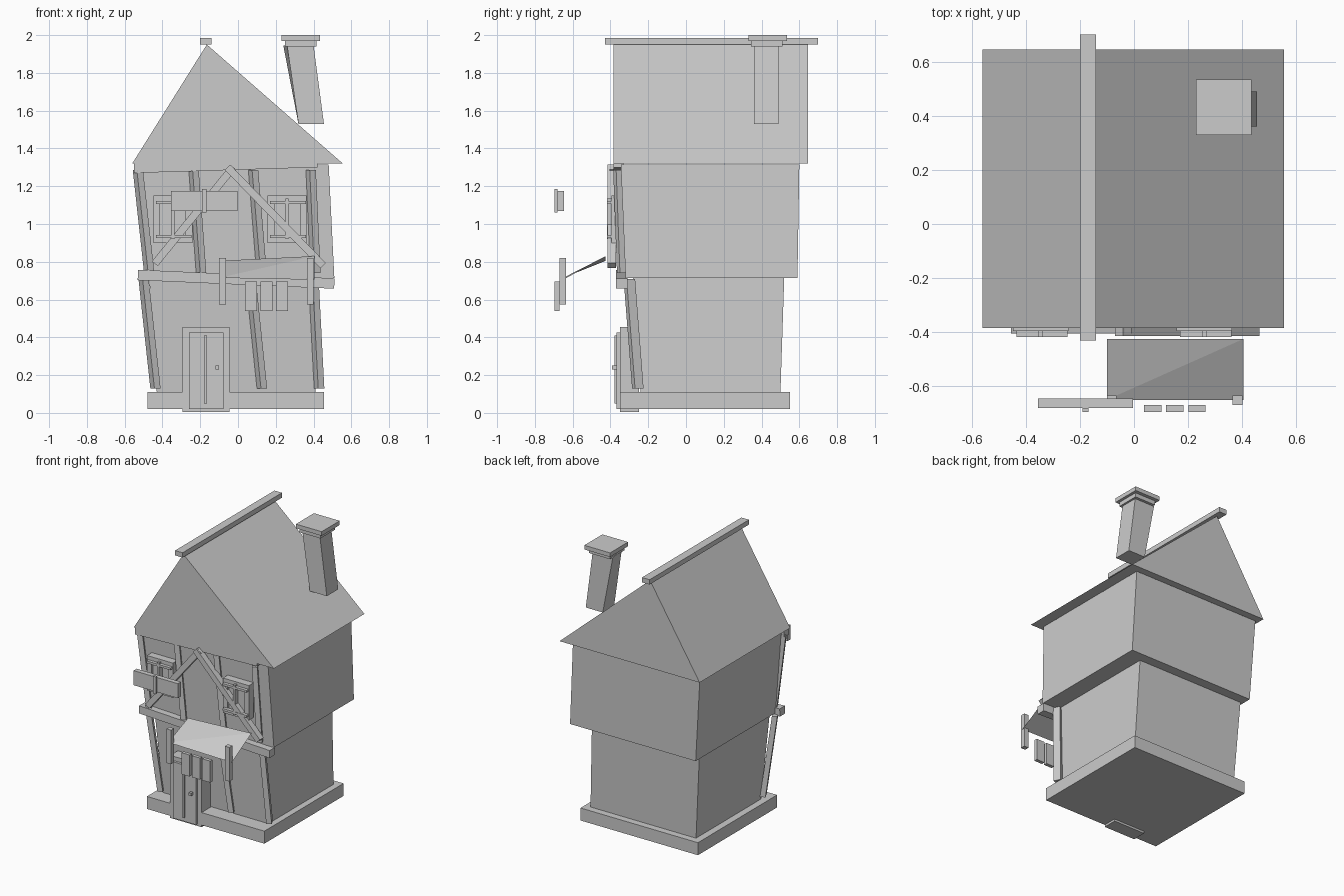
import bpy
import math
from mathutils import Vector

cube = bpy.data.objects.get("Cube")
if cube:
    bpy.data.objects.remove(cube, do_unlink=True)

grey = bpy.data.materials.new("plain_grey")
grey.use_nodes = True
tone = (0.6, 0.6, 0.6, 1)
grey.diffuse_color = tone
grey.node_tree.nodes["Principled BSDF"].inputs["Base Color"].default_value = tone


def make(name, verts, faces):
    mesh = bpy.data.meshes.new(name)
    mesh.from_pydata(verts, [], faces)
    mesh.materials.append(grey)
    obj = bpy.data.objects.new(name, mesh)
    bpy.context.collection.objects.link(obj)
    return obj


def rect(x, y, z):
    return [(x[0], y[0], z), (x[1], y[0], z), (x[1], y[1], z), (x[0], y[1], z)]


def loft(name, low, high):
    """Closed solid between two quads."""
    sides = [(i, (i + 1) % 4, (i + 1) % 4 + 4, i + 4) for i in range(4)]
    return make(name, low + high, [(3, 2, 1, 0), (4, 5, 6, 7)] + sides)


def box(name, x, y, z):
    return loft(name, rect(x, y, z[0]), rect(x, y, z[1]))


def beam(name, a, b, width, y):
    """Flat timber on the facade from a to b, given as (x, z)."""
    a, b = Vector(a), Vector(b)
    d = (b - a).normalized() * width / 2
    n = Vector((-d.y, d.x))
    ends = []
    for p in (a, b):
        lo, hi = p - n, p + n
        ends.append([(lo.x, y[0], lo.y), (hi.x, y[0], hi.y),
                     (hi.x, y[1], hi.y), (lo.x, y[1], lo.y)])
    return loft(name, ends[1], ends[0])


def post(name, x0, x1, y0, y1, z, width=0.036, depth=0.05, turn=0.45):
    """Leaning, slightly turned timber post."""
    def ring(cx, cy, h):
        out = []
        for u, v in ((-1, -1), (1, -1), (1, 1), (-1, 1)):
            px, py = u * width / 2, v * depth / 2
            c, s = math.cos(turn), math.sin(turn)
            out.append((cx + px * c - py * s, cy + px * s + py * c, h))
        return out
    return loft(name, ring(x0, y0, z[0]), ring(x1, y1, z[1]))


# Storeys
box("foundation", (-0.48, 0.455), (-0.35, 0.55), (0.02, 0.11))
loft("lower_storey", rect((-0.43, 0.41), (-0.24, 0.50), 0.11),
     rect((-0.47, 0.385), (-0.28, 0.52), 0.715))
loft("upper_storey", rect((-0.49, 0.51), (-0.32, 0.59), 0.715),
     rect((-0.53, 0.48), (-0.345, 0.60), 1.315))

# Roof with off-centre ridge
front, back = -0.385, 0.645
profile = [(-0.56, 1.32), (0.555, 1.32), (-0.165, 1.95)]
make("roof", [(x, y, z) for y in (front, back) for x, z in profile],
     [(0, 1, 2), (5, 4, 3), (0, 3, 4, 1), (1, 4, 5, 2), (2, 5, 3, 0)])
box("ridge_beam", (-0.2, -0.14), (-0.43, 0.7), (1.95, 1.985))

# Chimney
loft("chimney_stack", rect((0.32, 0.455), (0.36, 0.49), 1.53),
     [(0.26, 0.36, 1.945), (0.4, 0.36, 1.945), (0.4, 0.49, 1.945), (0.24, 0.49, 1.945)])
box("chimney_collar", (0.25, 0.415), (0.345, 0.51), (1.94, 1.97))
box("chimney_cap", (0.23, 0.435), (0.33, 0.535), (1.97, 2.0))

# Facade timbers
beam("eave_beam", (-0.55, 1.295), (0.42, 1.325), 0.05, (-0.384, -0.33))
beam("floor_beam", (-0.53, 0.73), (0.51, 0.685), 0.055, (-0.37, -0.31))
beam("left_brace", (-0.44, 0.79), (-0.025, 1.3), 0.04, (-0.405, -0.37))
beam("right_brace", (-0.055, 1.3), (0.45, 0.78), 0.04, (-0.415, -0.37))
for i, (x0, x1) in enumerate([(-0.437, -0.5), (0.127, 0.067), (0.43, 0.4)]):
    post(f"lower_post_{i + 1}", x0, x1, -0.255, -0.3, (0.13, 0.71))
for i, (x0, x1) in enumerate([(-0.47, -0.53), (-0.195, -0.235), (0.125, 0.08), (0.41, 0.385)]):
    post(f"upper_post_{i + 1}", x0, x1, -0.335, -0.355, (0.74, 1.285))

# Windows
for side, cx in (("left", -0.345), ("right", 0.26)):
    box(f"{side}_window_pane", (cx - 0.075, cx + 0.075), (-0.38, -0.32), (0.93, 1.12))
    for s in (-1, 1):
        x, z = cx + s * 0.085, 1.025 + s * 0.107
        box(f"{side}_window_jamb", (x - 0.018, x + 0.018), (-0.395, -0.34), (0.9, 1.15))
        box(f"{side}_window_rail", (cx - 0.07, cx + 0.07), (-0.395, -0.34), (z - 0.018, z + 0.018))
        z = 1.025 + s * 0.09
        box(f"{side}_window_bar", (cx - 0.09, cx + 0.1), (-0.418, -0.39), (z - 0.008, z + 0.008))
    box(f"{side}_window_mullion", (cx - 0.008, cx + 0.008), (-0.418, -0.37), (0.92, 1.135))

# Door
box("door_frame", (-0.295, -0.045), (-0.35, -0.25), (0.005, 0.455))
box("door_panel", (-0.26, -0.078), (-0.368, -0.34), (0.02, 0.425))
box("door_strip", (-0.18, -0.165), (-0.378, -0.36), (0.05, 0.41))
box("door_knob", (-0.118, -0.1), (-0.392, -0.36), (0.23, 0.25))

# Awning, its posts and the hanging boards
make("awning", [(-0.1, -0.65, 0.715), (0.405, -0.65, 0.705),
                (0.405, -0.425, 0.83), (-0.1, -0.425, 0.805)], [(0, 1, 2), (0, 2, 3)])
for side, x in (("left", -0.1), ("right", 0.365)):
    box(f"{side}_awning_post", (x, x + 0.036), (-0.67, -0.635), (0.575, 0.82))
for i in range(3):
    x = 0.037 + i * 0.082
    box(f"hanging_board_{i + 1}", (x, x + 0.064), (-0.695, -0.67), (0.54, 0.695))

# Sign board
box("sign_board", (-0.355, -0.003), (-0.68, -0.645), (1.07, 1.175))
box("sign_batten", (-0.19, -0.168), (-0.695, -0.68), (1.06, 1.185))
